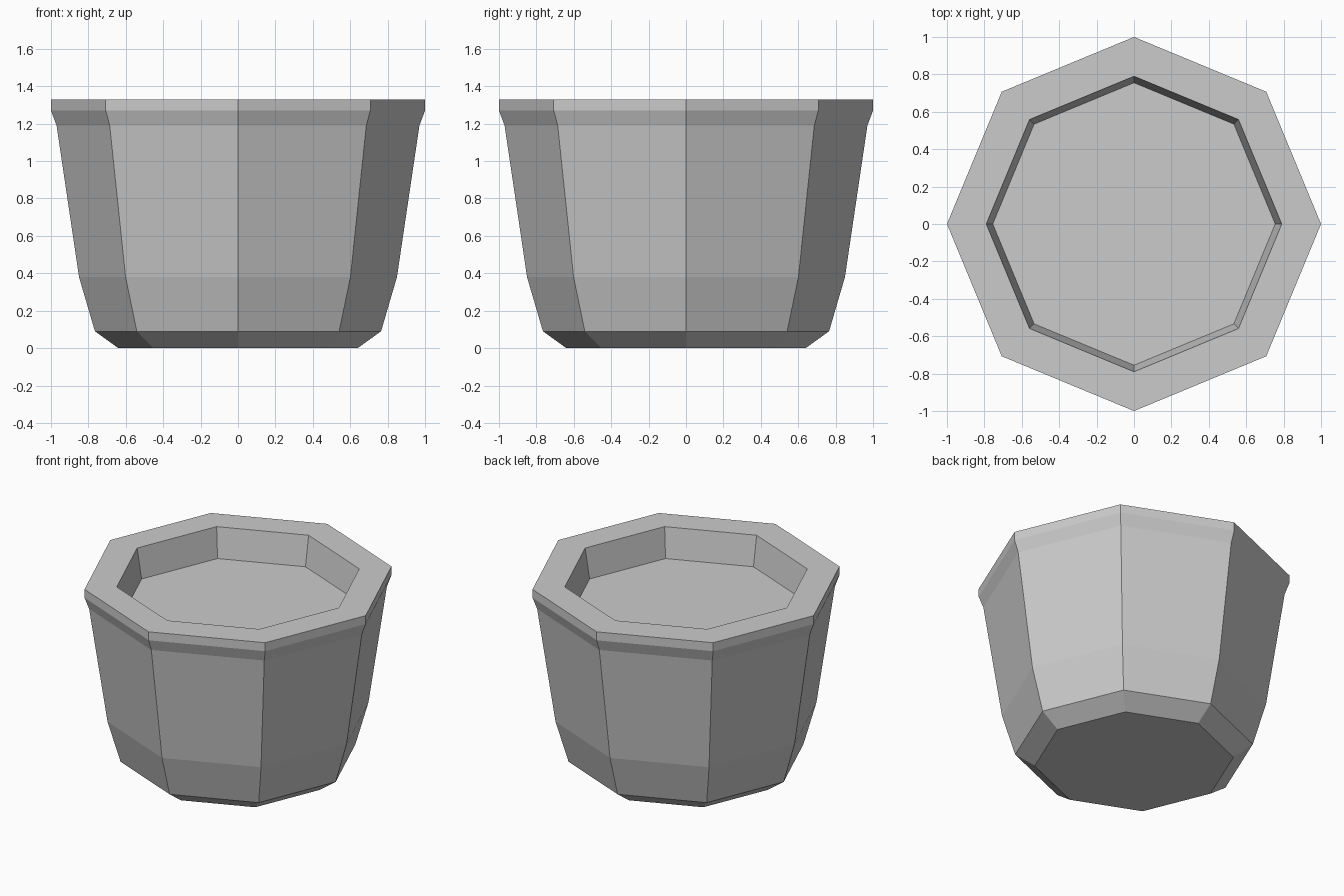
import bpy
import bmesh
from math import cos, sin, tau

cube = bpy.data.objects.get("Cube")
if cube:
    bpy.data.objects.remove(cube, do_unlink=True)

# Plain grey clay
clay = bpy.data.materials.new("grey_clay")
clay.use_nodes = True
colour = (0.6, 0.6, 0.6, 1)
clay.diffuse_color = colour
clay.node_tree.nodes["Principled BSDF"].inputs["Base Color"].default_value = colour

# Profile (radius, height) from the base, over the rim, down to the inner floor
SIDES = 8
PROFILE = [(0.64, 0), (0.765, 0.09), (0.85, 0.38), (0.97, 1.19),
           (1, 1.27), (1, 1.33), (0.79, 1.33), (0.755, 1.12)]

# Octagonal pot
bm = bmesh.new()
rings = [[bm.verts.new((r * cos(tau * i / SIDES), r * sin(tau * i / SIDES), z))
          for i in range(SIDES)] for r, z in PROFILE]
for low, high in zip(rings, rings[1:]):
    for i in range(SIDES):
        j = (i + 1) % SIDES
        bm.faces.new((low[i], low[j], high[j], high[i]))
bm.faces.new(rings[0][::-1])
bm.faces.new(rings[-1])
bmesh.ops.recalc_face_normals(bm, faces=bm.faces[:])
mesh = bpy.data.meshes.new("pot")
bm.to_mesh(mesh)
bm.free()
mesh.materials.append(clay)
pot = bpy.data.objects.new("pot", mesh)
bpy.context.collection.objects.link(pot)
